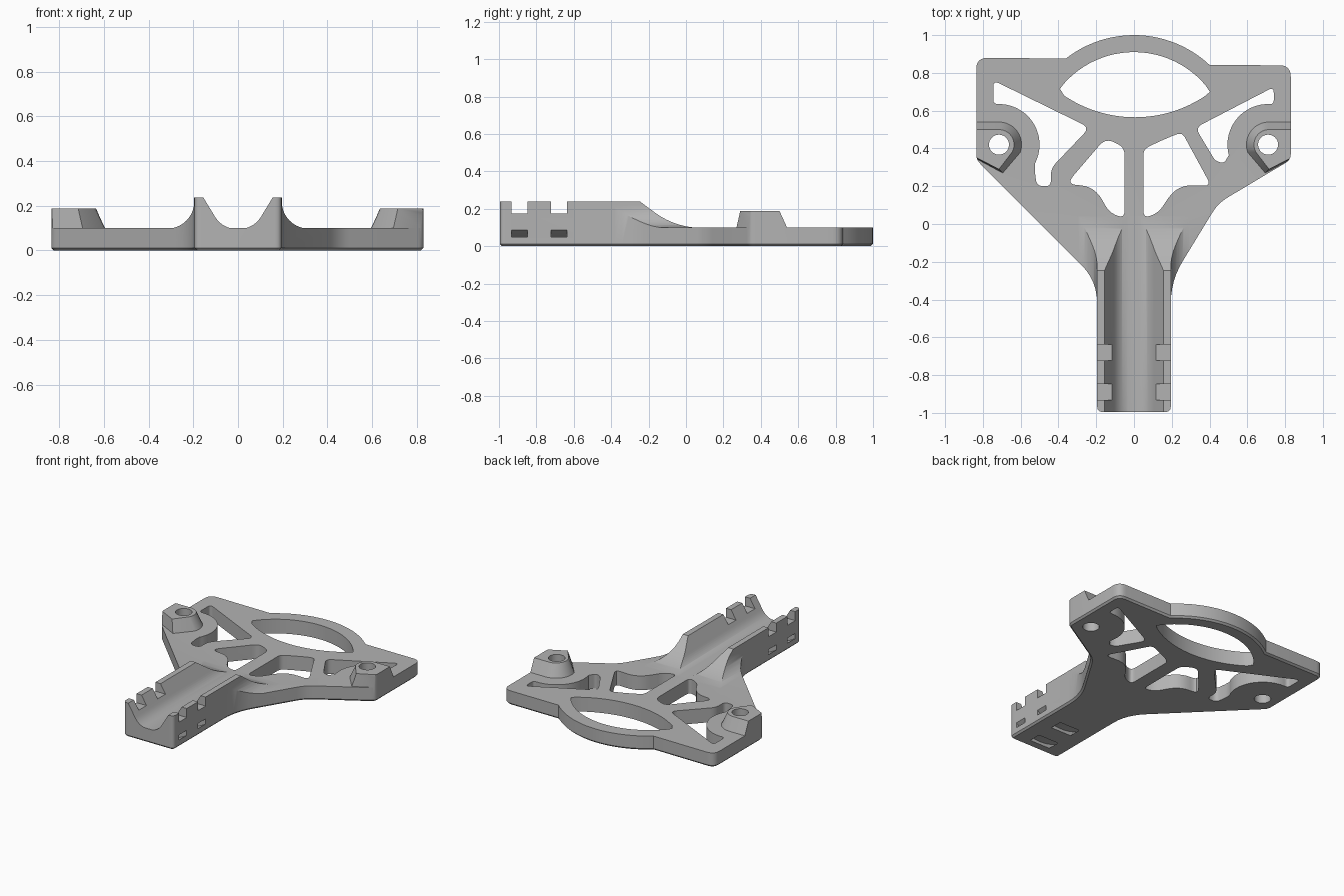
import bpy, bmesh
from math import cos, sin, radians
from mathutils import Vector

if "Cube" in bpy.data.objects:
    bpy.data.objects.remove(bpy.data.objects["Cube"])

grey = bpy.data.materials.new("plain grey")
grey.use_nodes = True
grey.diffuse_color = (0.45, 0.45, 0.45, 1)
grey.node_tree.nodes["Principled BSDF"].inputs["Base Color"].default_value = grey.diffuse_color


def arc(cx, cy, r, a0, a1, n=24):
    """Points on a circle from angle a0 to a1 in degrees."""
    angles = [radians(a0 + (a1 - a0) * i / n) for i in range(n + 1)]
    return [(cx + r * cos(a), cy + r * sin(a)) for a in angles]


def rounded(points, n=6):
    """Outline in which a point's third value is its corner rounding."""
    out = []
    for i, p in enumerate(points):
        c = Vector(p[:2])
        if len(p) == 2:
            out.append(c)
            continue
        before = Vector(points[i - 1][:2])
        after = Vector(points[(i + 1) % len(points)][:2])
        a = c + (before - c).normalized() * p[2]
        b = c + (after - c).normalized() * p[2]
        for k in range(n + 1):
            t = k / n
            out.append(a * (1 - t) ** 2 + c * 2 * t * (1 - t) + b * t * t)
    return out


def loft(name, loops, axis="z", chamfer=0):
    """Solid through a list of (outline, position along axis)."""
    place = {"x": lambda a, b, t: (t, a, b),
             "y": lambda a, b, t: (a, t, b),
             "z": lambda a, b, t: (a, b, t)}[axis]
    bm = bmesh.new()
    rings = [[bm.verts.new(place(p[0], p[1], t)) for p in pts] for pts, t in loops]
    for low, high in zip(rings, rings[1:]):
        for i in range(len(low)):
            bm.faces.new((low[i - 1], low[i], high[i], high[i - 1]))
    base = bm.faces.new(list(reversed(rings[0])))
    bm.faces.new(rings[-1])
    bm.normal_update()
    if bm.calc_volume(signed=True) < 0:
        bmesh.ops.reverse_faces(bm, faces=bm.faces[:])
    bm.normal_update()
    if chamfer:
        bmesh.ops.inset_region(bm, faces=[base], thickness=chamfer, use_even_offset=True)
        for v in base.verts:
            v.co.z -= chamfer
    mesh = bpy.data.meshes.new(name)
    bm.to_mesh(mesh)
    bm.free()
    mesh.materials.append(grey)
    obj = bpy.data.objects.new(name, mesh)
    bpy.context.scene.collection.objects.link(obj)
    return obj


def prism(name, pts, low, high, axis="z"):
    return loft(name, [(pts, low), (pts, high)], axis)


def box(name, x, y, z):
    return prism(name, [(x[0], y[0]), (x[1], y[0]), (x[1], y[1]), (x[0], y[1])], *z)


def combine(target, tool, operation):
    """Apply a boolean and discard the tool."""
    mod = target.modifiers.new(operation, "BOOLEAN")
    mod.operation = operation
    mod.solver = "EXACT"
    mod.object = tool
    bpy.context.view_layer.objects.active = target
    bpy.ops.object.modifier_apply(modifier=mod.name)
    bpy.data.objects.remove(tool)


# Full-height outline of the bracket, with a chamfered underside
outline = rounded(
    [(-0.835, 0.88, 0.06), (-0.835, 0.34, 0.03), (-0.195, -0.3, 0.12),
     (-0.195, -0.995, 0.03), (0.195, -0.995, 0.03), (0.195, -0.3, 0.12),
     (0.445, 0.11, 0.06), (0.83, 0.34, 0.03), (0.83, 0.84, 0.06)]
    + arc(0, 0.414, 0.586, 46.8, 128))
bracket = loft("bracket", [(outline, 0.012), (outline, 0.4)], chamfer=0.012)

# Envelope of heights: flat plate, trough handle and bosses
heights = box("heights", (-1.2, 1.2), (-1.2, 1.2), (-0.1, 0.1))

# Handle cross-section: outer fillets, thin rims and a rounded trough
left_fillet = arc(-0.316, 0.218, 0.12, 270, 360, 14)
right_fillet = [(-x, z) for x, z in reversed(left_fillet)]
trough = rounded([(-0.157, 0.3), (-0.157, 0.24), (-0.07, 0.097, 0.066),
                  (0.07, 0.097, 0.066), (0.157, 0.24), (0.157, 0.3)], 10)
section = ([(-0.316, 0.02)] + left_fillet + [(-0.196, 0.3)] + trough
           + [(0.196, 0.3)] + right_fillet + [(0.316, 0.02)])
handle = prism("handle", section, -1.1, 0.15, "y")
side = rounded([(-1.15, 0.01), (-1.15, 0.238), (-0.245, 0.238),
                (-0.057, 0.0985, 0.14), (0.1, 0.098), (0.1, 0.01)], 12)
combine(handle, prism("handle_side", side, -0.5, 0.5, "x"), "INTERSECT")
combine(heights, handle, "UNION")

# Tapered screw bosses
for s in (-1, 1):
    foot = [(0.9, 0.54)] + arc(0.715, 0.42, 0.12, 90, 200, 12) + [(0.695, 0.27), (0.9, 0.38)]
    head = [(0.9, 0.5)] + arc(0.715, 0.42, 0.08, 90, 210, 12) + [(0.715, 0.29), (0.9, 0.385)]
    foot = [(s * x, y) for x, y in foot]
    head = [(s * x, y) for x, y in head]
    combine(heights, loft("boss", [(foot, 0.05), (foot, 0.1), (head, 0.188)]), "UNION")

combine(bracket, heights, "INTERSECT")

# Openings in the plate
lens = (arc(0, 0.414, 0.496, 40, 138.5) + [(-0.392, 0.715)]
        + arc(0.005, 1.234, 0.669, 236, 304) + [(0.402, 0.7)])
left_outer = ([(-0.745, 0.76, 0.035), (-0.235, 0.51, 0.045), (-0.44, 0.295, 0.04),
               (-0.44, 0.2, 0.03), (-0.515, 0.2, 0.035), (-0.525, 0.28)]
              + arc(-0.715, 0.42, 0.215, -28, 88) + [(-0.745, 0.635, 0.025)])
right_outer = ([(0.74, 0.635, 0.02)] + arc(0.71, 0.42, 0.215, 92, 195)
               + [(0.475, 0.32, 0.02), (0.43, 0.335, 0.02), (0.325, 0.51, 0.04),
                  (0.74, 0.725, 0.03)])
left_inner = [(-0.15, 0.455, 0.05), (-0.05, 0.405, 0.04), (-0.05, 0.03, 0.04),
              (-0.13, 0.06, 0.04), (-0.21, 0.2, 0.08), (-0.36, 0.21, 0.06)]
right_inner = [(0.05, 0.395, 0.03), (0.05, 0.03, 0.04), (0.13, 0.06, 0.04),
               (0.23, 0.21, 0.09), (0.41, 0.2, 0.045), (0.255, 0.485, 0.03),
               (0.2, 0.465, 0.02), (0.13, 0.435, 0.03)]
for shape in (lens, left_outer, right_outer, left_inner, right_inner):
    combine(bracket, prism("opening", rounded(shape), -0.1, 0.3), "DIFFERENCE")

# Screw holes
for x in (-0.715, 0.71):
    combine(bracket, prism("screw_hole", arc(x, 0.42, 0.053, 0, 348.75, 31), -0.1, 0.3), "DIFFERENCE")

# Strap notches in the rims and curved strap channels under the trough
channel = arc(0, 0.345, 0.325, 225, 315) + arc(0, 0.345, 0.354, 315, 225)
for y in (-0.89, -0.68):
    span = (y - 0.043, y + 0.043)
    combine(bracket, box("notch", (-0.3, 0.3), span, (0.175, 0.4)), "DIFFERENCE")
    combine(bracket, prism("strap_channel", channel, *span, "y"), "DIFFERENCE")

# Smooth curves, crisp edges
bpy.ops.object.select_all(action="DESELECT")
bracket.select_set(True)
bpy.context.view_layer.objects.active = bracket
bpy.ops.object.shade_smooth_by_angle(angle=radians(30))
